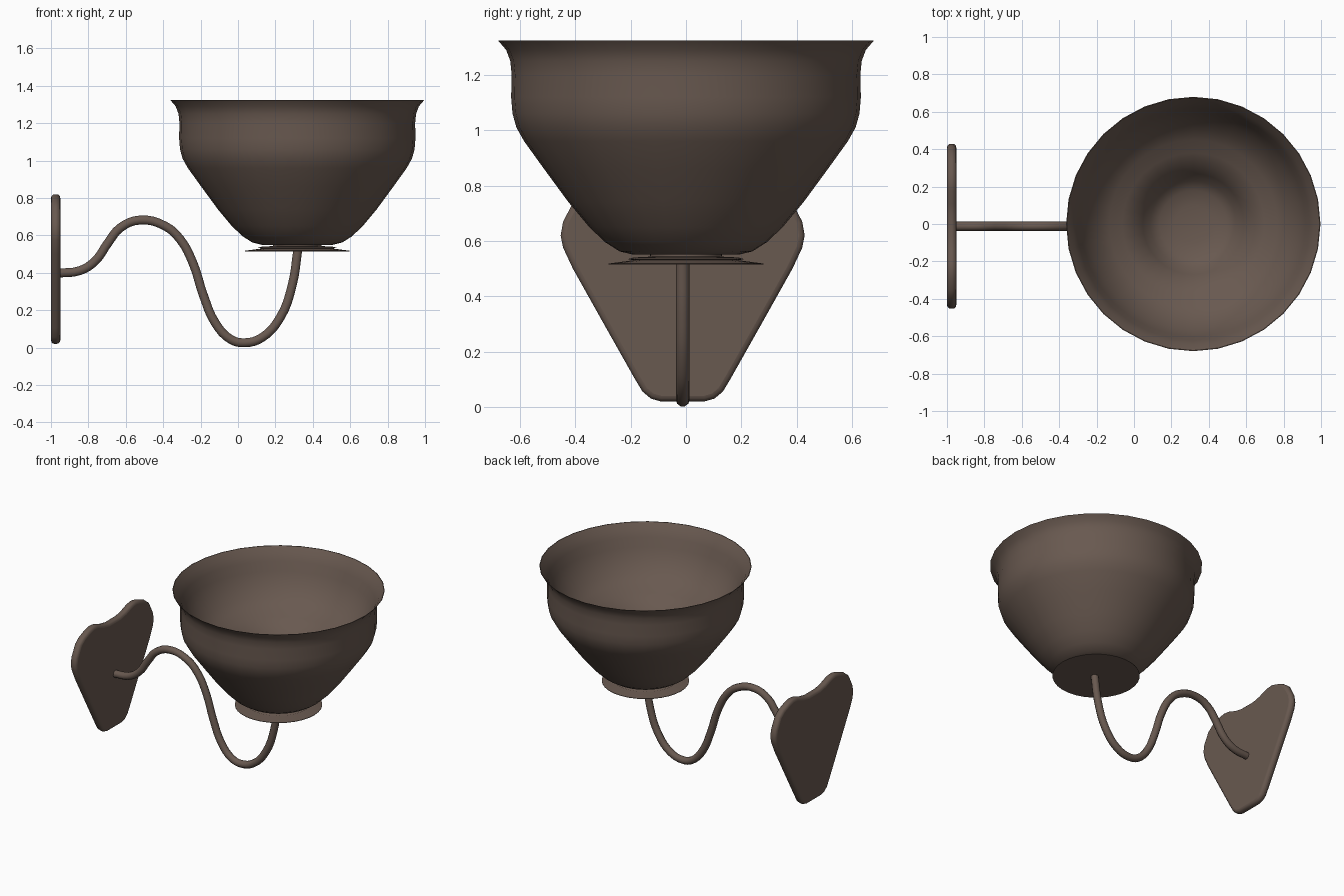
import bpy, bmesh, math

if "Cube" in bpy.data.objects:
    bpy.data.objects.remove(bpy.data.objects["Cube"])

bronze = bpy.data.materials.new("dark bronze")
bronze.diffuse_color = (0.14, 0.10, 0.08, 1)
bronze.use_nodes = True
bronze.node_tree.nodes["Principled BSDF"].inputs["Base Color"].default_value = bronze.diffuse_color
BOWL_X, MID_Y = 0.317, -0.012


def finish(name, bm, angle):
    bmesh.ops.recalc_face_normals(bm, faces=bm.faces)
    mesh = bpy.data.meshes.new(name)
    bm.to_mesh(mesh)
    bm.free()
    mesh.materials.append(bronze)
    obj = bpy.data.objects.new(name, mesh)
    bpy.context.collection.objects.link(obj)
    bpy.ops.object.select_all(action='DESELECT')
    obj.select_set(True)
    bpy.context.view_layer.objects.active = obj
    bpy.ops.object.shade_smooth_by_angle(angle=math.radians(angle))
    return obj


def lathe(name, profile, x, y, steps=32, angle=50):
    """Turn an (r, z) profile around a vertical axis."""
    bm = bmesh.new()
    verts = [bm.verts.new((r, 0, z)) for r, z in profile]
    edges = [bm.edges.new(pair) for pair in zip(verts, verts[1:])]
    bmesh.ops.spin(bm, geom=verts + edges, cent=(0, 0, 0), axis=(0, 0, 1),
                   angle=math.tau, steps=steps, use_duplicate=False)
    bmesh.ops.remove_doubles(bm, verts=bm.verts, dist=0.0005)
    bmesh.ops.translate(bm, verts=bm.verts, vec=(x, y, 0))
    return finish(name, bm, angle)


# Bowl: outer wall up to the flared rim, then the stepped inside
outer = [(0, 0.55), (0.19, 0.55), (0.24, 0.562), (0.292, 0.595), (0.35, 0.65),
         (0.425, 0.74), (0.513, 0.86), (0.585, 0.96), (0.613, 1.01), (0.627, 1.06),
         (0.632, 1.12), (0.63, 1.2), (0.635, 1.25), (0.65, 1.29), (0.68, 1.325)]
inner = [(0.676, 1.325), (0.645, 1.285), (0.622, 1.24), (0.60, 1.18), (0.565, 1.11),
         (0.51, 1.04), (0.45, 0.99), (0.38, 0.96), (0.32, 0.92),
         (0.27, 0.86), (0.23, 0.80), (0.18, 0.77), (0.1, 0.755), (0, 0.75)]
lathe("bowl", outer + inner, BOWL_X, 0)

# Thin stepped saucer under the bowl
lathe("saucer", [(0, 0.515), (0.28, 0.515), (0.28, 0.518), (0.19, 0.53), (0.21, 0.534),
                 (0.19, 0.54), (0.13, 0.543), (0.13, 0.552), (0, 0.552)], BOWL_X, 0, angle=30)

# Curved arm from the wall plate to the saucer
path = [(-0.965, 0.398), (-0.845, 0.412), (-0.765, 0.462), (-0.695, 0.56), (-0.63, 0.64),
        (-0.525, 0.682), (-0.39, 0.65), (-0.31, 0.58), (-0.24, 0.45), (-0.185, 0.28),
        (-0.12, 0.13), (-0.04, 0.045), (0.035, 0.026), (0.13, 0.055), (0.225, 0.16),
        (0.29, 0.335), (0.32, 0.525)]
curve = bpy.data.curves.new("arm", 'CURVE')
curve.dimensions = '3D'
curve.bevel_depth = 0.025
curve.bevel_resolution = 3
curve.resolution_u = 4
curve.use_fill_caps = True
spline = curve.splines.new('BEZIER')
spline.bezier_points.add(len(path) - 1)
for point, (x, z) in zip(spline.bezier_points, path):
    point.co = (x, MID_Y, z)
    point.handle_left_type = point.handle_right_type = 'AUTO'
curve.materials.append(bronze)
bpy.context.collection.objects.link(bpy.data.objects.new("arm", curve))

# Shield-shaped wall plate, mirrored half outline with a dip in the top edge
half = [(0.08, 0.02), (0.115, 0.03), (0.145, 0.055), (0.175, 0.105), (0.285, 0.3),
        (0.397, 0.50), (0.432, 0.575), (0.441, 0.62), (0.432, 0.67), (0.39, 0.75),
        (0.345, 0.785), (0.28, 0.81), (0.235, 0.82), (0.19, 0.815), (0.12, 0.79), (0.06, 0.778)]
outline = half + [(-y, z) for y, z in reversed(half)]
bm = bmesh.new()
face = bm.faces.new([bm.verts.new((-1.0, y + MID_Y, z)) for y, z in outline])
new = bmesh.ops.extrude_face_region(bm, geom=[face])["geom"]
bmesh.ops.translate(bm, vec=(0.05, 0, 0),
                    verts=[g for g in new if isinstance(g, bmesh.types.BMVert)])
plate = finish("wall_plate", bm, 40)
bevel = plate.modifiers.new("rounded edge", 'BEVEL')
bevel.width = 0.02
bevel.segments = 3
bevel.limit_method = 'ANGLE'
bevel.angle_limit = math.radians(60)
